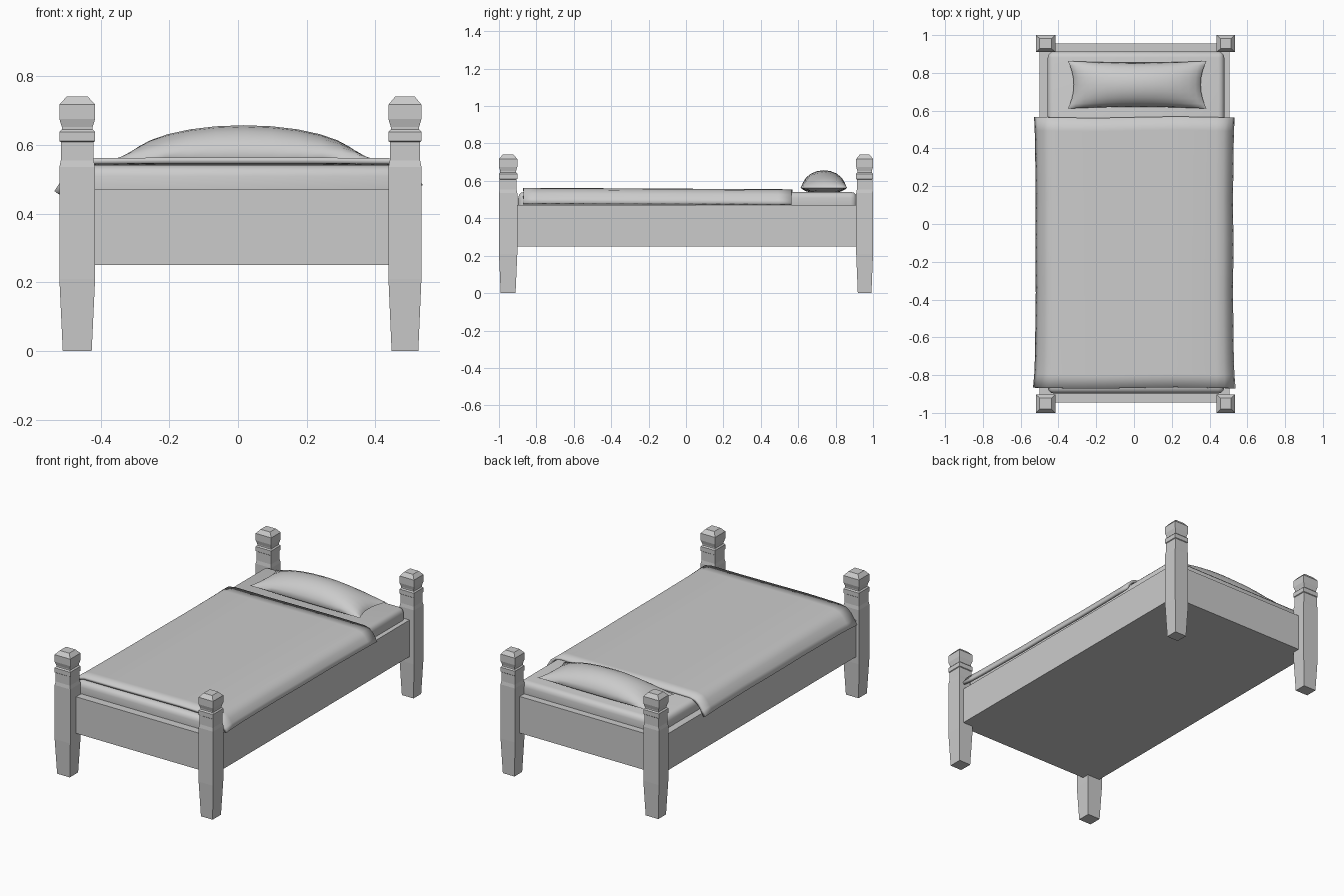
import bpy, bmesh, math

if "Cube" in bpy.data.objects:
    bpy.data.objects.remove(bpy.data.objects["Cube"])


def make_object(name, bm, smooth=None):
    bmesh.ops.recalc_face_normals(bm, faces=bm.faces)
    mesh = bpy.data.meshes.new(name)
    bm.to_mesh(mesh)
    bm.free()
    ob = bpy.data.objects.new(name, mesh)
    bpy.context.collection.objects.link(ob)
    if smooth:
        bpy.ops.object.select_all(action='DESELECT')
        ob.select_set(True)
        bpy.context.view_layer.objects.active = ob
        bpy.ops.object.shade_smooth_by_angle(angle=math.radians(smooth))
    return ob


def box(name, x, y, z, bevel=0):
    bm = bmesh.new()
    bmesh.ops.create_cube(bm, size=1)
    for v in bm.verts:
        for i, (a, b) in enumerate((x, y, z)):
            v.co[i] = (a + b) / 2 + v.co[i] * (b - a)
    if bevel:
        bmesh.ops.bevel(bm, geom=bm.edges[:], offset=bevel, segments=3,
                        profile=0.5, affect='EDGES')
    return make_object(name, bm, 40 if bevel else None)


def grid_faces(bm, rows):
    for r, s in zip(rows, rows[1:]):
        for i in range(len(r) - 1):
            bm.faces.new((r[i], r[i + 1], s[i + 1], s[i]))


# Square turned posts: (height, width ratio)
POST = [(0, .81), (.21, 1), (.535, 1), (.555, .92), (.608, .92), (.611, 1),
        (.638, 1), (.645, .86), (.652, .86), (.675, 1), (.717, 1), (.74, .6)]


def post(name, cx, cy, hx, hy):
    bm = bmesh.new()
    rings = [[bm.verts.new((cx + sx * hx * k, cy + sy * hy * k, z))
              for sx, sy in ((-1, -1), (1, -1), (1, 1), (-1, 1))]
             for z, k in POST]
    grid_faces(bm, [r + r[:1] for r in rings])
    bm.faces.new(rings[0])
    bm.faces.new(rings[-1])
    make_object(name, bm)


for side, cx, hx in (("left", -.468, .052), ("right", .486, .048)):
    for end, cy, hy in (("front", -.951, .049), ("back", .955, .045)):
        post(f"{end}_{side}_post", cx, cy, hx, hy)

# Bed box and mattress
box("bed_frame", (-.50, .505), (-.945, .955), (.25, .47))
box("mattress", (-.457, .478), (-.897, .913), (.42, .541), .032)

# Blanket: draped cross-section swept along the bed, flared at both ends
SECTION = [(-.520, .462), (-.503, .492), (-.482, .525), (-.455, .548),
           (-.415, .558), (-.2, .560), (.01, .560), (.22, .560), (.435, .558),
           (.473, .549), (.497, .528), (.512, .503), (.524, .480)]
bm = bmesh.new()
rows = []
N = 20
for j in range(N + 1):
    t = j / N
    y = -.868 + 1.433 * t
    flare = .014 * math.exp(-t * 14) + .008 * math.exp(-(1 - t) * 14)
    row = []
    for x, z in SECTION:
        e = max(0, (abs(x - .005) - .4) / .12)
        out = math.copysign(e * (flare + .002 * math.sin(9 * t)), x)
        row.append(bm.verts.new((x + out, y + .004 * math.sin(x * 7),
                                 z + .003 - .008 * t * (1 - e * .5))))
    rows.append(row)
grid_faces(bm, rows)
blanket = make_object("blanket", bm, 50)
# make sure the sheet faces up before thickening it downward
if blanket.data.polygons[len(SECTION) // 2].normal.z < 0:
    blanket.data.flip_normals()
mod = blanket.modifiers.new("thickness", 'SOLIDIFY')
mod.thickness = .017
mod.offset = -1

# Pillow: two domed sheets meeting at a pinched seam
bm = bmesh.new()
NU, NV = 14, 10
for height in (.095, -.03):
    rows = []
    for j in range(NV + 1):
        v = math.sin(math.pi / 2 * (2 * j / NV - 1))
        row = []
        for i in range(NU + 1):
            u = math.sin(math.pi / 2 * (2 * i / NU - 1))
            x = .017 + .367 * u * (1 - .085 * (1 - v * v) * u * u)
            y = .737 + .126 * v * (1 - .07 * (1 - u * u))
            dome = max(0, 1 - u * u) ** .65 * max(0, 1 - v * v) ** .5
            row.append(bm.verts.new((x, y, .562 + height * dome)))
        rows.append(row)
    grid_faces(bm, rows)
bmesh.ops.remove_doubles(bm, verts=bm.verts, dist=.0005)
make_object("pillow", bm, 60)
